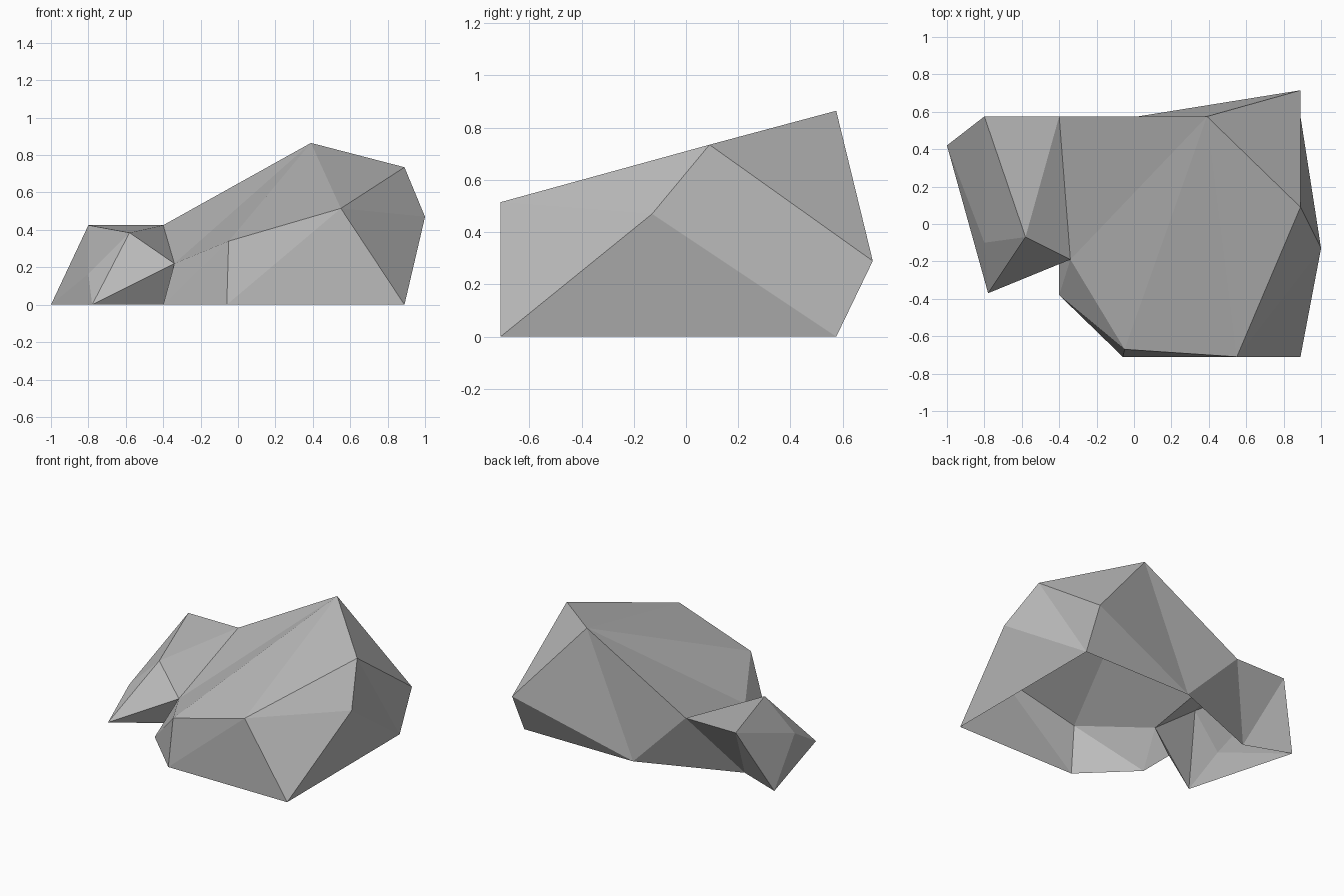
import bpy
import bmesh

cube = bpy.data.objects.get("Cube")
if cube:
    bpy.data.objects.remove(cube, do_unlink=True)

BACK = 0.575    # plane of the flat back wall
FRONT = -0.71   # plane of the steep front wall
SIDE = 0.89     # plane of the steep side wall


def stone_material():
    mat = bpy.data.materials.new("stone_grey")
    colour = (0.5, 0.5, 0.5, 1.0)
    mat.use_nodes = True
    mat.diffuse_color = colour
    for node in mat.node_tree.nodes:
        if node.type == 'BSDF_PRINCIPLED':
            node.inputs["Base Color"].default_value = colour
            node.inputs["Roughness"].default_value = 1.0
    return mat


# Ground outline of the open-bottomed rock
ground = {
    "A": (SIDE, FRONT), "O": (-0.06, FRONT), "N": (-0.4, -0.38),
    "W": (-0.4, -0.12), "L": (-0.78, -0.37), "M": (-1, 0.42),
    "S": (-0.68, 0.3), "R": (0.02, BACK), "Q": (SIDE, BACK),
}
corners = {name: (x, y, 0) for name, (x, y) in ground.items()}

# Raised corners: main boulder, then the low spur
corners.update({
    "B": (1, -0.13, 0.47), "C": (SIDE, 0.09, 0.735), "D": (0.39, BACK, 0.865),
    "E": (0.55, FRONT, 0.515), "F": (-0.05, -0.67, 0.34), "P": (SIDE, 0.715, 0.29),
    "G": (-0.34, -0.19, 0.22), "H": (-0.4, BACK, 0.425), "I": (-0.8, BACK, 0.425),
    "J": (-0.58, -0.07, 0.385), "K": (-0.8, -0.1, 0.165),
})

# Facets, grouped by the side of the rock they belong to
facets = {
    "front wall": "EAO EOF FON FNG",
    "notch": "GNW GWL",
    "spur": "GLJ JLK KLM KMI IJK HJI HGJ",
    "back wall": "IMS ISH HSR HRD DRP PRQ",
    "side wall": "PQC CQB BQA BAE CBE",
    "top": "CDP CED DEF DFG DGH",
}

bm = bmesh.new()
verts = {name: bm.verts.new(co) for name, co in corners.items()}
for group in facets.values():
    for facet in group.split():
        bm.faces.new([verts[c] for c in facet])
bmesh.ops.recalc_face_normals(bm, faces=bm.faces[:])

# Make sure the facets point outward, judged by the summit
bm.normal_update()
if sum(f.normal.z for f in verts["D"].link_faces) < 0:
    bmesh.ops.reverse_faces(bm, faces=bm.faces[:])

mesh = bpy.data.meshes.new("rock")
bm.to_mesh(mesh)
bm.free()
mesh.materials.append(stone_material())
rock = bpy.data.objects.new("rock", mesh)
bpy.context.scene.collection.objects.link(rock)
